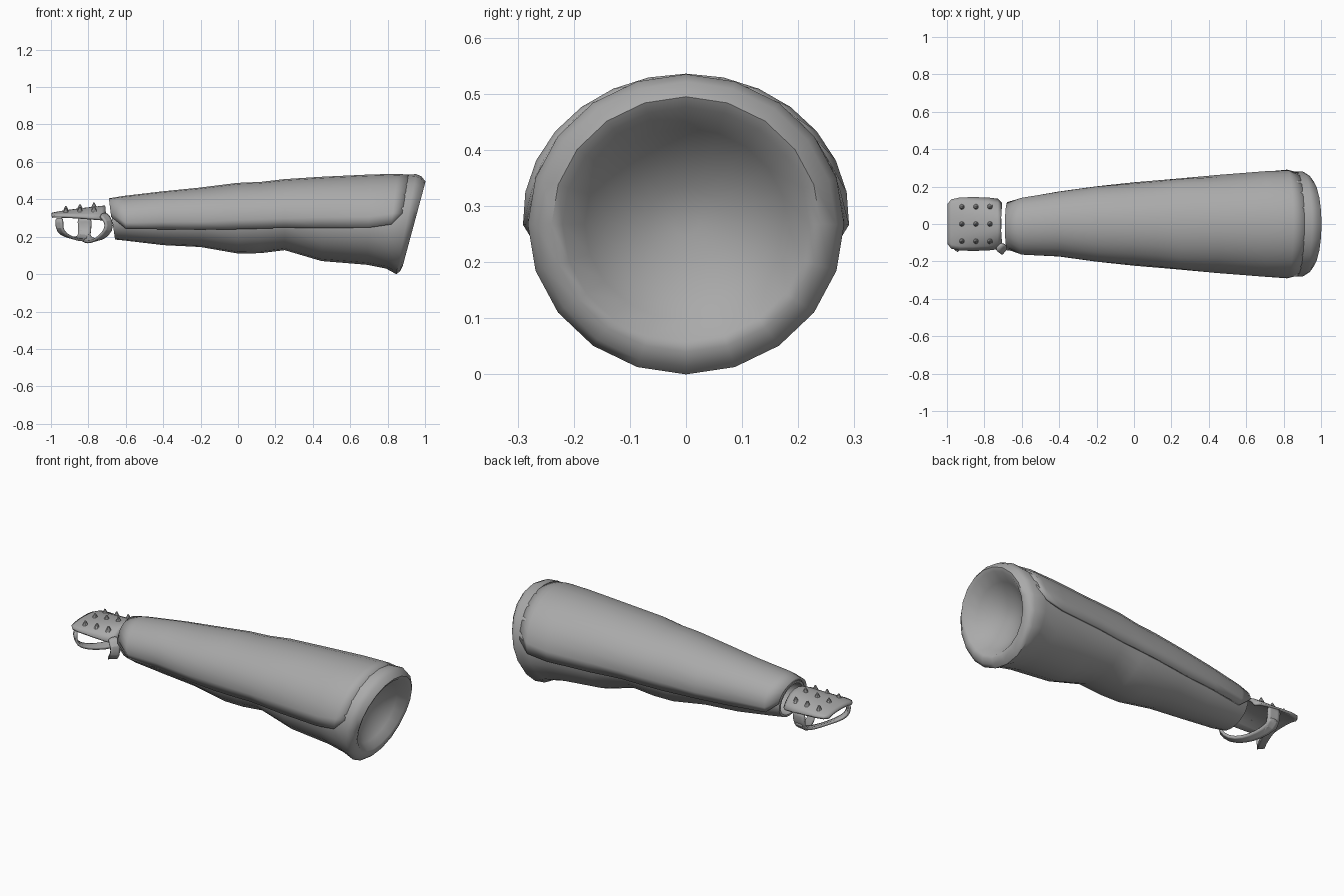
import bpy, bmesh, math
from mathutils import Vector

if "Cube" in bpy.data.objects:
    bpy.data.objects.remove(bpy.data.objects["Cube"])

grey = bpy.data.materials.new("plain grey")
grey.diffuse_color = (0.4, 0.4, 0.4, 1)
grey.use_nodes = True
grey.node_tree.nodes["Principled BSDF"].inputs["Base Color"].default_value = grey.diffuse_color


def finish(name, bm, thickness=0, angle=40):
    bmesh.ops.recalc_face_normals(bm, faces=bm.faces)
    mesh = bpy.data.meshes.new(name)
    bm.to_mesh(mesh)
    bm.free()
    mesh.materials.append(grey)
    ob = bpy.data.objects.new(name, mesh)
    bpy.context.collection.objects.link(ob)
    if thickness:
        mod = ob.modifiers.new("thickness", 'SOLIDIFY')
        mod.thickness = thickness
        mod.offset = 0
    bpy.ops.object.select_all(action='DESELECT')
    ob.select_set(True)
    bpy.context.view_layer.objects.active = ob
    bpy.ops.object.shade_smooth_by_angle(angle=math.radians(angle))
    return ob


def skin(rows, closed=False, caps=False):
    """Join rows of points with quads."""
    bm = bmesh.new()
    vs = [[bm.verts.new(p) for p in row] for row in rows]
    n = len(rows[0])
    for a, b in zip(vs, vs[1:]):
        for i in range(n if closed else n - 1):
            j = (i + 1) % n
            bm.faces.new((a[i], a[j], b[j], b[i]))
    if caps:
        bm.faces.new(vs[0])
        bm.faces.new(vs[-1])
    return bm


# Forearm sections: x, top, bottom, half width, lean, sleeve inset
SECTIONS = [
    (-.67, .402, .185, .128, -.15, .014), (-.60, .415, .178, .150, -.08, .014),
    (-.40, .440, .155, .172, 0, .014), (-.20, .460, .145, .200, 0, .014),
    (0, .485, .110, .220, 0, .014), (.12, .490, .112, .230, 0, .014),
    (.25, .505, .128, .242, 0, .014), (.45, .518, .070, .260, .02, .014),
    (.70, .530, .050, .280, .05, .014), (.82, .533, .030, .288, .12, .006),
    (.90, .535, 0, .282, .20, 0)]
SIDES = 20


def point(sec, a, inset=0, scale=1, drop=0):
    x, zt, zb, hw, lean, _ = sec
    zt -= inset
    zb += drop
    zc, rz = (zt + zb) / 2, (zt - zb) / 2
    z = zc + rz * scale * math.sin(a)
    y = (hw - inset) * scale * math.cos(a) - (.012 if x < -.5 else 0)
    return (x + lean * (z - .27), y, z)


def ring(sec, inset=0, scale=1):
    return [point(sec, math.tau * i / SIDES, inset, scale) for i in range(SIDES)]


# Sleeve: wrist hollow, outer wall, rounded elbow rim and elbow dish
wrist, elbow = SECTIONS[0], SECTIONS[-1]
rows = [ring((-.40,) + wrist[1:], .014, .86), ring(wrist, .014, .88)]
rows += [ring(s, s[5]) for s in SECTIONS]
for x, lean, scale in [(.924, .23, .95), (.942, .27, .85), (.935, .27, .78),
                       (.89, .24, .64), (.85, .2, .46), (.825, .15, .25), (.815, .1, .08)]:
    rows.append(ring((x, elbow[1], elbow[2], elbow[3], lean, 0), 0, scale))
finish("forearm_sleeve", skin(rows, True, True), angle=50)

# Upper forearm shell, ending at a side seam
end = tuple(a + (b - a) * .6 for a, b in zip(SECTIONS[9], SECTIONS[10]))
seams = [.31, .245, .243, .240, .243, .246, .250, .250, .250, .268, .33]
rows = []
for k, (sec, seam) in enumerate(zip(SECTIONS[:10] + [end], seams)):
    inset = (.004, .009)[k == 10]
    zc, rz = (sec[1] + sec[2]) / 2, (sec[1] - sec[2]) / 2
    a0 = math.asin((seam - zc) / rz)
    rows.append([point(sec, a0 + (math.pi - 2 * a0) * i / 14, inset) for i in range(15)])
finish("upper_forearm_shell", skin(rows), .014, 50)


# Hand plate: domed across, with rounded corners
def plate_z(x, v):
    t = (x + 1) / .29
    return .318 + .042 * t ** .7 - (.012 + .058 * t) * abs(v) ** 2.6


PLATE = [(-.995, .105), (-.975, .130), (-.93, .139), (-.86, .140),
         (-.78, .137), (-.73, .130), (-.71, .108)]
rows = [[(x, hw * v / 6, plate_z(x, v / 6)) for v in range(-6, 7)] for x, hw in PLATE]
finish("hand_plate", skin(rows), .014)

# Studs on the hand plate
bm = bmesh.new()
for x in (-.92, -.845, -.77):
    for y in (-.09, 0, .09):
        made = bmesh.ops.create_cone(bm, cap_ends=True, segments=8, radius1=.018,
                                     radius2=.004, depth=.03)
        bmesh.ops.translate(bm, verts=made["verts"], vec=(x, y, plate_z(x, y / .138) + .013))
finish("hand_studs", bm)


# Palm straps: flat ribbons around the hollow of the hand
def ribbon(name, path, widths):
    centre = Vector((-.83, 0, .28))
    pts = [Vector(p) for p in path]
    rows = []
    for i, p in enumerate(pts):
        tangent = pts[min(i + 1, len(pts) - 1)] - pts[max(i - 1, 0)]
        side = tangent.cross(p - centre).normalized() * widths[i] / 2
        rows.append([p - side, p, p + side])
    ob = finish(name, skin(rows), .014)
    sub = ob.modifiers.new("rounding", 'SUBSURF')
    sub.levels = sub.render_levels = 1
    ob.modifiers.move(1, 0)


ribbon("finger_strap",
       [(-.82, .128, .31), (-.82, .135, .25), (-.82, .11, .20), (-.845, .04, .184),
        (-.89, -.05, .194), (-.935, -.11, .212), (-.957, -.133, .245), (-.955, -.13, .30)],
       [.08, .07, .065, .05, .04, .04, .04, .055])
ribbon("thumb_strap",
       [(-.82, .128, .24), (-.82, .11, .20), (-.80, .04, .180), (-.77, -.05, .176),
        (-.73, -.12, .195), (-.69, -.145, .235), (-.69, -.14, .285), (-.725, -.12, .32)],
       [.06, .06, .05, .04, .045, .05, .05, .06])
